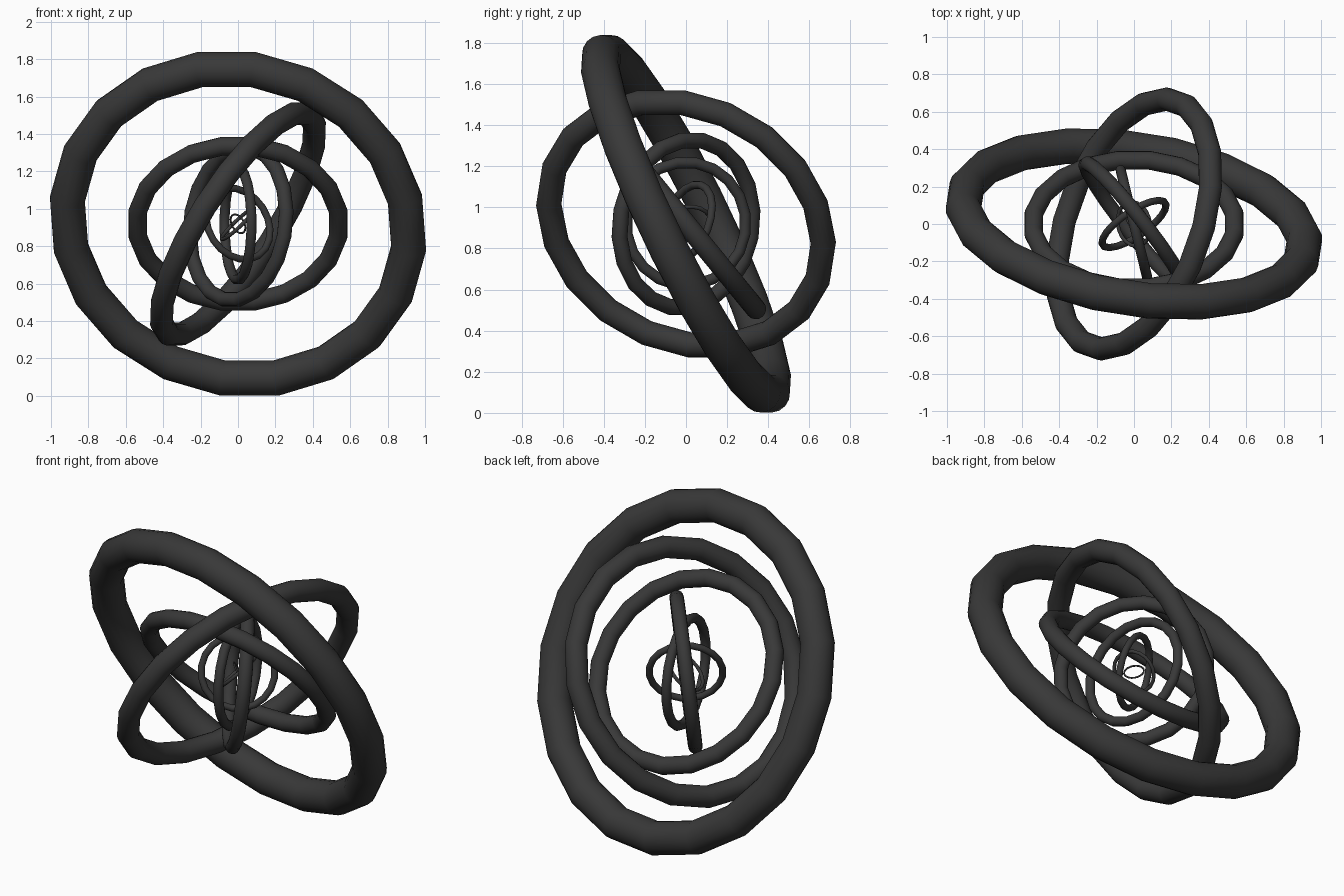
import bpy
import math
from mathutils import Matrix, Vector

if "Cube" in bpy.data.objects:
    bpy.data.objects.remove(bpy.data.objects["Cube"])

CENTRE = Vector((0, 0, 0.92))
SIDES = 20

# Nested rings, outermost first: major radius, tube radius, axis direction
RINGS = [
    (0.925, 0.095, (0.14, 0.89, 0.43)),
    (0.697, 0.062, (0.807, -0.285, -0.518)),
    (0.543, 0.050, (0.0, 0.773, 0.634)),
    (0.412, 0.039, (0.779, 0.617, -0.11)),
    (0.300, 0.027, (0.97, 0.24, 0.0)),
    (0.202, 0.019, (0.53, -0.78, 0.33)),
    (0.120, 0.010, (0.68, 0.15, -0.72)),
    (0.055, 0.005, (0.70, 0.60, 0.40)),
]


def add_ring(name, major, minor, axis):
    bpy.ops.mesh.primitive_torus_add(major_segments=SIDES, minor_segments=16,
                                     major_radius=major, minor_radius=minor)
    ring = bpy.context.object
    ring.name = name
    # Ring plane faces along its axis, with a flat segment at the top
    n = Vector(axis).normalized()
    up = Vector((0, 0, 1))
    u = (up - n * up.dot(n)).normalized()
    v = n.cross(u)
    basis = Matrix((u, v, n)).transposed().to_4x4()
    spin = Matrix.Rotation(math.pi / SIDES, 4, 'Z')
    ring.matrix_world = Matrix.Translation(CENTRE) @ basis @ spin
    # Smooth tube
    for p in ring.data.polygons:
        p.use_smooth = True
    return ring


for i, (major, minor, axis) in enumerate(RINGS, 1):
    ring = add_ring(f"ring_{i}", major, minor, axis)
    # Dark charcoal finish shared by all rings
    mat = bpy.data.materials.get("charcoal") or bpy.data.materials.new("charcoal")
    mat.diffuse_color = (0.04, 0.04, 0.04, 1)
    mat.use_nodes = True
    mat.node_tree.nodes["Principled BSDF"].inputs["Base Color"].default_value = mat.diffuse_color
    ring.data.materials.append(mat)
